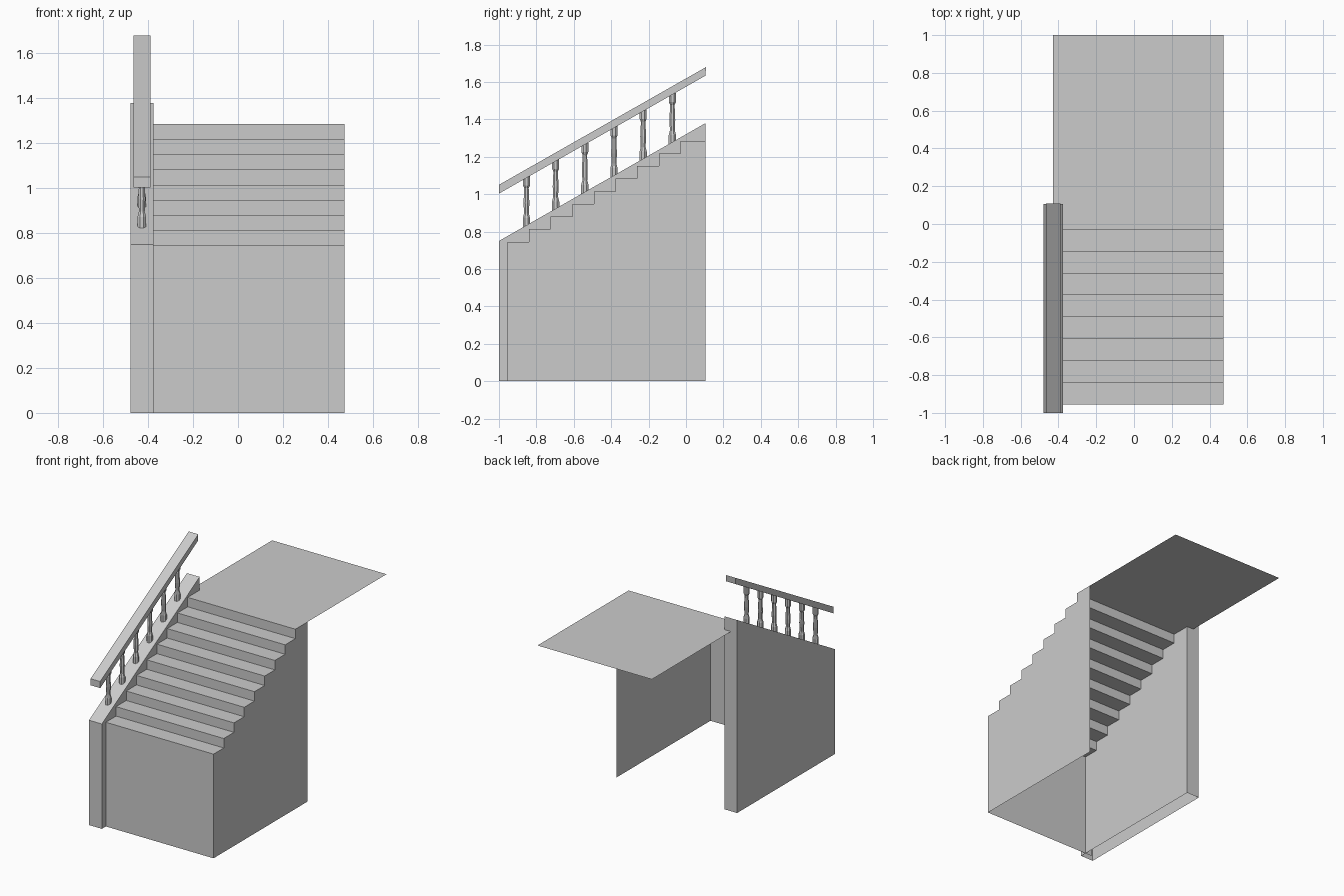
import bpy
import bmesh
import math

cube = bpy.data.objects.get("Cube")
if cube:
    bpy.data.objects.remove(cube, do_unlink=True)

# One plain material for everything
GREY = (0.6, 0.6, 0.6, 1)
stone = bpy.data.materials.new("light grey stone")
stone.use_nodes = True
stone.diffuse_color = GREY
stone.node_tree.nodes["Principled BSDF"].inputs["Base Color"].default_value = GREY


def finish(name, bm):
    mesh = bpy.data.meshes.new(name)
    bm.to_mesh(mesh)
    bm.free()
    mesh.materials.append(stone)
    obj = bpy.data.objects.new(name, mesh)
    bpy.context.collection.objects.link(obj)
    return obj


def sheet(name, profile, x0, x1):
    """Sweep an open (y, z) profile across x as a thin sheet."""
    bm = bmesh.new()
    rows = [[bm.verts.new((x, y, z)) for x in (x0, x1)] for y, z in profile]
    for a, b in zip(rows, rows[1:]):
        bm.faces.new((a[0], a[1], b[1], b[0]))
    return finish(name, bm)


def prism(name, profile, x0, x1, open_bottom=False):
    """Extrude a closed (y, z) profile across x."""
    bm = bmesh.new()
    face = bm.faces.new([bm.verts.new((x0, y, z)) for y, z in profile])
    ext = bmesh.ops.extrude_face_region(bm, geom=[face], use_keep_orig=True)
    verts = [g for g in ext["geom"] if isinstance(g, bmesh.types.BMVert)]
    bmesh.ops.translate(bm, verts=verts, vec=(x1 - x0, 0, 0))
    bmesh.ops.recalc_face_normals(bm, faces=bm.faces)
    if open_bottom:
        base = [f for f in bm.faces if all(v.co.z < 0.001 for v in f.verts)]
        bmesh.ops.delete(bm, geom=base, context="FACES_ONLY")
    return finish(name, bm)


# Stair profile: front wall, eight treads and risers, landing
STEPS, FRONT, TOP_EDGE = 8, -0.955, -0.03
LOW, HIGH = 0.745, 1.285
RIGHT, INNER, BACK = 0.475, -0.43, 0.105
run, rise = (TOP_EDGE - FRONT) / STEPS, (HIGH - LOW) / STEPS
stairs = [(FRONT, 0), (FRONT, LOW)]
for i in range(1, STEPS + 1):
    y = FRONT + run * i
    stairs += [(y, LOW + rise * (i - 1)), (y, LOW + rise * i)]
sheet("steps_and_front_wall", stairs, INNER, RIGHT)
sheet("landing", [(TOP_EDGE, HIGH), (1, HIGH)], INNER, RIGHT)

# Stepped side wall, a single flat face
bm = bmesh.new()
outline = stairs + [(BACK, HIGH), (BACK, 0)]
bm.faces.new([bm.verts.new((RIGHT, y, z)) for y, z in reversed(outline)])
finish("stepped_side_wall", bm)

# Sloped curb wall, hollow underneath
prism("curb_wall", [(-1, 0), (BACK, 0), (BACK, 1.38), (-1, 0.75)],
      -0.478, -0.377, open_bottom=True)

# Handrail
prism("handrail", [(-1, 1.003), (0.103, 1.633), (0.108, 1.68), (-1, 1.05)],
      -0.466, -0.39)

# Turned balusters: (radius, height above base)
turning = [(0.021, 0), (0.021, 0.05), (0.014, 0.075), (0.017, 0.13),
           (0.013, 0.21), (0.02, 0.225), (0.02, 0.275)]
SIDES = 8


def baluster(name, x, y, z):
    bm = bmesh.new()
    rings = []
    for r, h in turning:
        angles = [math.tau * (k + 0.5) / SIDES for k in range(SIDES)]
        rings.append([bm.verts.new((x + r * math.cos(a), y + r * math.sin(a), z + h))
                      for a in angles])
    for a, b in zip(rings, rings[1:]):
        for k in range(SIDES):
            n = (k + 1) % SIDES
            bm.faces.new((a[k], a[n], b[n], b[k]))
    bm.faces.new(list(reversed(rings[0])))
    bm.faces.new(rings[-1])
    return finish(name, bm)


slope = (1.38 - 0.75) / (BACK + 1)
for i in range(6):
    y = -0.853 + 0.156 * i
    baluster(f"baluster_{i + 1}", -0.428, y, 0.75 + slope * (y + 1) - 0.012)
